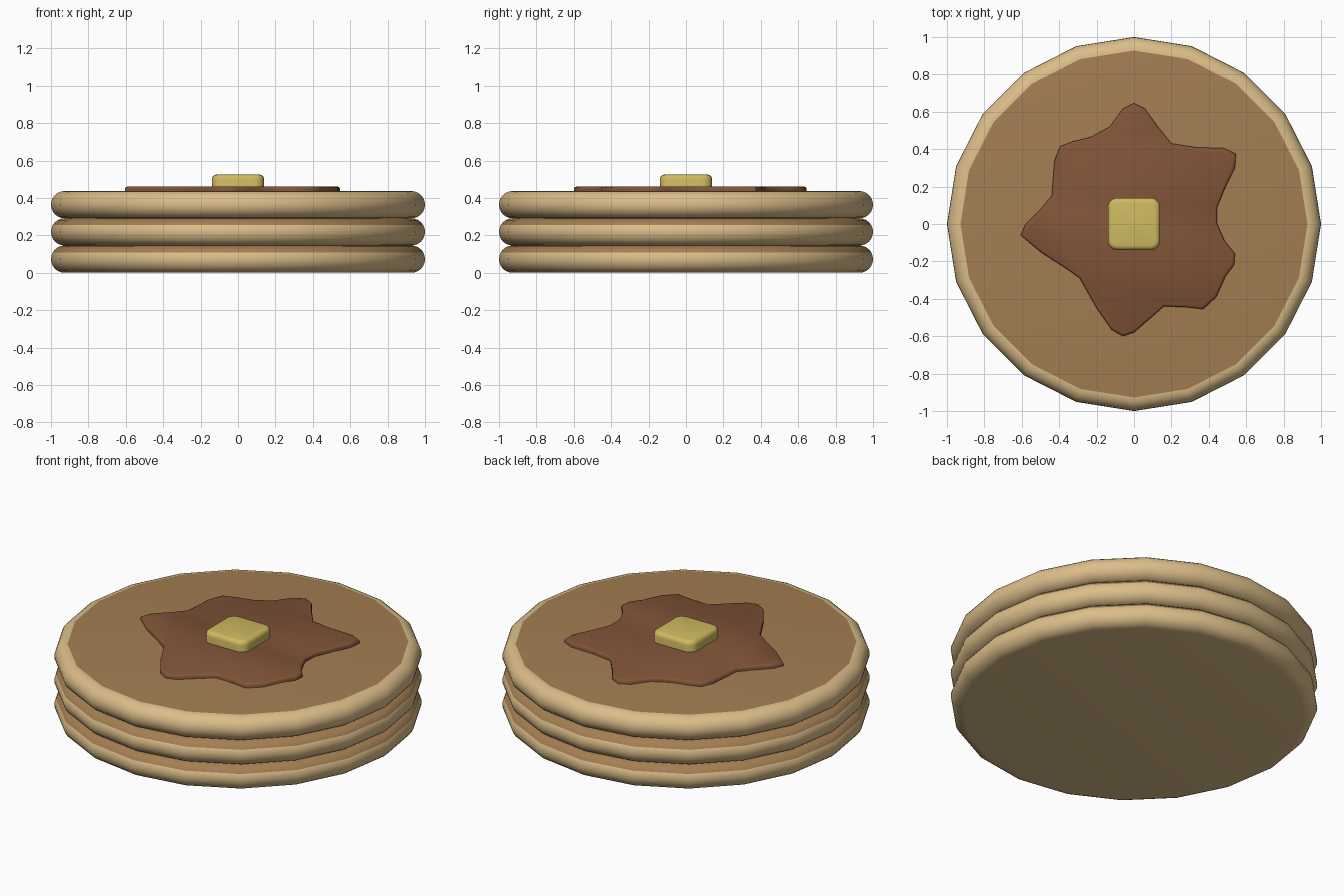
import bpy, bmesh
from math import sin, cos, pi, radians

if "Cube" in bpy.data.objects:
    bpy.data.objects.remove(bpy.data.objects["Cube"])

SIDES, H, BEVEL = 20, 0.1455, 0.0725


def material(name, rgb):
    m = bpy.data.materials.new(name)
    m.diffuse_color = (*rgb, 1)
    m.use_nodes = True
    m.node_tree.nodes["Principled BSDF"].inputs["Base Color"].default_value = m.diffuse_color
    return m


cream = material("cream", (0.71, 0.51, 0.25))
brown = material("brown", (0.37, 0.21, 0.085))
syrup_mat = material("syrup", (0.22, 0.09, 0.04))
butter_mat = material("butter", (0.62, 0.49, 0.12))


def finish(bm, name, mats, angle=40):
    bmesh.ops.recalc_face_normals(bm, faces=bm.faces)
    me = bpy.data.meshes.new(name)
    bm.to_mesh(me)
    bm.free()
    ob = bpy.data.objects.new(name, me)
    bpy.context.collection.objects.link(ob)
    for m in mats:
        me.materials.append(m)
    bpy.ops.object.select_all(action='DESELECT')
    ob.select_set(True)
    bpy.context.view_layer.objects.active = ob
    bpy.ops.object.shade_smooth_by_angle(angle=radians(angle))
    return ob


def bridge(bm, rings, brown_from):
    # quads between successive rings; rows from brown_from up are browned
    n = len(rings[0])
    for k, (a, b) in enumerate(zip(rings, rings[1:])):
        for i in range(n):
            j = (i + 1) % n
            f = bm.faces.new((a[i], a[j], b[j], b[i]))
            f.material_index = int(k >= brown_from)


def pancake(name, z0, brown_from):
    bm = bmesh.new()
    rings = []
    for k in range(13):
        t = radians(-90 + 15 * k)
        r = 1 - BEVEL + BEVEL * cos(t)
        z = z0 + H / 2 + H / 2 * sin(t)
        rings.append([bm.verts.new((r * cos(2 * pi * i / SIDES),
                                    r * sin(2 * pi * i / SIDES), z))
                      for i in range(SIDES)])
    bridge(bm, rings, brown_from)
    bm.faces.new(rings[0][::-1])
    bm.faces.new(rings[-1]).material_index = 1
    finish(bm, name, [cream, brown])


# Stack of three pancakes, the lower two browned over the upper rim
pancake("bottom_pancake", 0, 8)
pancake("middle_pancake", H, 8)
pancake("top_pancake", 2 * H, 99)

# Syrup puddle: outline clockwise from the back tip
outline = [(0, .645), (.06, .615), (.12, .53), (.20, .43), (.33, .41), (.48, .405),
           (.545, .375), (.54, .30), (.49, .20), (.445, .09), (.445, 0), (.485, -.09),
           (.54, -.16), (.535, -.22), (.49, -.28), (.44, -.39), (.37, -.455),
           (.28, -.445), (.16, -.44), (.08, -.51), (0, -.58), (-.06, -.60),
           (-.12, -.565), (-.20, -.45), (-.29, -.29), (-.36, -.24), (-.50, -.15),
           (-.57, -.09), (-.605, -.06), (-.58, 0), (-.49, .09), (-.44, .15),
           (-.425, .34), (-.395, .415), (-.33, .44), (-.23, .465), (-.13, .52),
           (-.06, .615)]
bm = bmesh.new()
rings = [[bm.verts.new((x * s, y * s, z)) for x, y in outline]
         for s, z in ((1, 0.43), (1, 0.449), (0.993, 0.457), (0.975, 0.461))]
bridge(bm, rings, 99)
bm.faces.new(rings[0][::-1])
bm.faces.new(rings[-1])
finish(bm, "syrup", [syrup_mat], 60)

# Butter pat: rounded square block sitting in the syrup
bm = bmesh.new()
bmesh.ops.create_cube(bm, size=1)
for v in bm.verts:
    v.co = (v.co.x * 0.28, v.co.y * 0.28, 0.475 + v.co.z * 0.1)
upright = [e for e in bm.edges if abs(e.verts[0].co.z - e.verts[1].co.z) > 0.05]
bmesh.ops.bevel(bm, geom=upright, offset=0.05, segments=4, profile=0.5, affect='EDGES')
rims = [e for e in bm.edges if all(v.co.z > 0.52 for v in e.verts)]
bmesh.ops.bevel(bm, geom=rims, offset=0.025, segments=3, profile=0.5, affect='EDGES')
finish(bm, "butter", [butter_mat])
